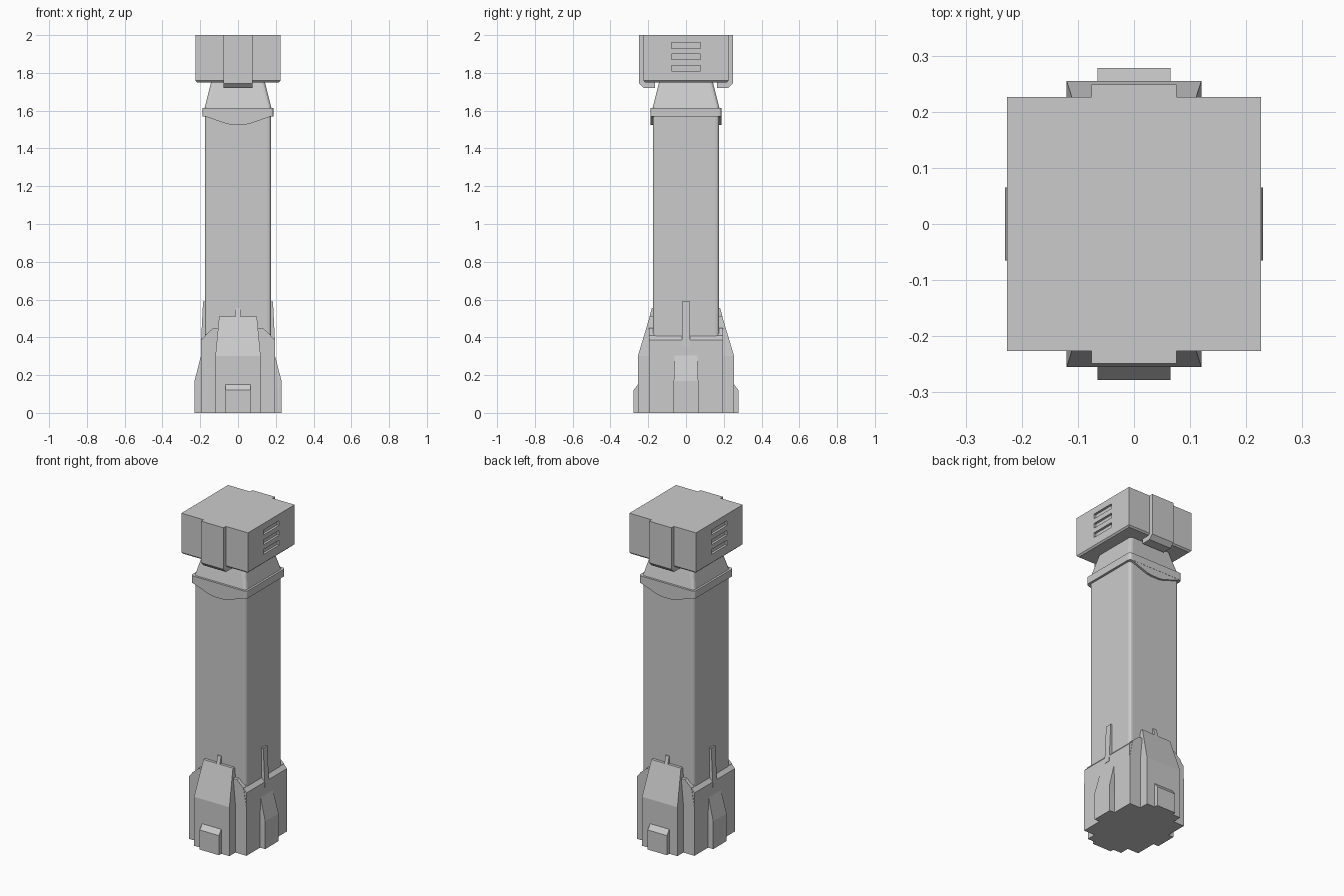
import bpy, bmesh

if "Cube" in bpy.data.objects:
    bpy.data.objects.remove(bpy.data.objects["Cube"])


def hull(name, pts, mirror=None, bevel=0.0, vertical=False):
    """Convex solid through the given points, optionally mirrored on an axis."""
    bm = bmesh.new()
    for p in pts:
        bm.verts.new(p)
    bmesh.ops.convex_hull(bm, input=bm.verts)
    bmesh.ops.dissolve_limit(bm, angle_limit=0.01, verts=bm.verts, edges=bm.edges)
    bmesh.ops.recalc_face_normals(bm, faces=bm.faces)
    if bevel:
        edges = [e for e in bm.edges if not vertical
                 or abs(e.verts[0].co.z - e.verts[1].co.z) > 0.02]
        bmesh.ops.bevel(bm, geom=edges, offset=bevel, segments=3,
                        profile=0.5, affect='EDGES')
    me = bpy.data.meshes.new(name)
    bm.to_mesh(me)
    bm.free()
    ob = bpy.data.objects.new(name, me)
    bpy.context.collection.objects.link(ob)
    if mirror is not None:
        m = ob.modifiers.new("mirror", 'MIRROR')
        m.use_axis = [i == mirror for i in range(3)]
    return ob


def frustum(h0, z0, h1, z1):
    return [(sx * h, sy * h, z) for h, z in ((h0, z0), (h1, z1))
            for sx in (-1, 1) for sy in (-1, 1)]


def front(rows):
    """Rows of (half width, depth, height) on the front side."""
    return [(s * w, -d, z) for w, d, z in rows for s in (-1, 1)]


def side(rows):
    """Rows of (half width, depth, height) on the right side."""
    return [(d, s * w, z) for w, d, z in rows for s in (-1, 1)]


# Shaft, collar and neck with rounded corners
hull("shaft", frustum(0.175, 0.3, 0.175, 1.6), bevel=0.018, vertical=True)
hull("collar", frustum(0.189, 1.57, 0.189, 1.615), bevel=0.018, vertical=True)
hull("neck", frustum(0.177, 1.612, 0.14, 1.76), bevel=0.018, vertical=True)
skirt = [(0.175, 1.58), (0.175, 1.57), (0.135, 1.562), (0.06, 1.53), (0.03, 1.525)]
hull("collar_skirt", front([(w, d, z) for w, z in skirt for d in (0.17, 0.188)]), 1)

# Head block with vent slots on both sides
head = hull("head", frustum(0.217, 1.75, 0.226, 1.759) + frustum(0.226, 1.9, 0.226, 2.0))
for i in range(3):
    z = 1.81 + 0.06 * i
    cut = hull("vent_cutter", side([(0.077, d, h) for d in (0.212, 0.25)
                                    for h in (z, z + 0.03)]), 0)
    cut.hide_render = True
    cut.hide_set(True)
    b = head.modifiers.new("vent", 'BOOLEAN')
    b.object = cut
    b.solver = 'EXACT'

# Straps running down the front and back of the head
strap = [(0.2, 2.0), (0.249, 2.0), (0.249, 1.745), (0.225, 1.72), (0.165, 1.72), (0.165, 1.755)]
hull("head_strap", front([(0.076, d, z) for d, z in strap]), 1)

# Base body with chamfered top and raised front and back walls
hull("base_body", [(sx * x, sy * 0.195, z) for sx in (-1, 1) for sy in (-1, 1)
                   for x, z in ((0.195, 0), (0.195, 0.385), (0.172, 0.41))])
wall = [(0.195, 0), (0.195, 0.3), (0.175, 0.41), (0.13, 0.45)]
hull("base_wall", front([(w, d, z) for w, z in wall for d in (0.17, 0.197)]), 1)

# Sloping buttress on the front and back, with block and top pin
hull("buttress", front([(0.12, 0.15, 0), (0.12, 0.255, 0), (0.12, 0.15, 0.3),
                        (0.12, 0.255, 0.3), (0.1, 0.192, 0.51), (0.1, 0.15, 0.51)]), 1)
hull("buttress_block", front([(0.065, 0.2, 0), (0.065, 0.278, 0), (0.065, 0.278, 0.12),
                              (0.065, 0.255, 0.15), (0.065, 0.2, 0.15)]), 1)
hull("buttress_pin", front([(0.012, 0.16, 0.48), (0.012, 0.2, 0.48),
                            (0.012, 0.181, 0.555), (0.012, 0.16, 0.555)]), 1)

# Side panels and the thin ribs above them
hull("side_panel", side([(0.065, 0.15, 0), (0.065, 0.23, 0), (0.065, 0.23, 0.17),
                         (0.06, 0.195, 0.305), (0.06, 0.15, 0.305)]), 0)
hull("side_rib", side([(0.02, 0.16, 0.35), (0.02, 0.197, 0.35),
                       (0.02, 0.185, 0.59), (0.02, 0.16, 0.59)]), 0)
